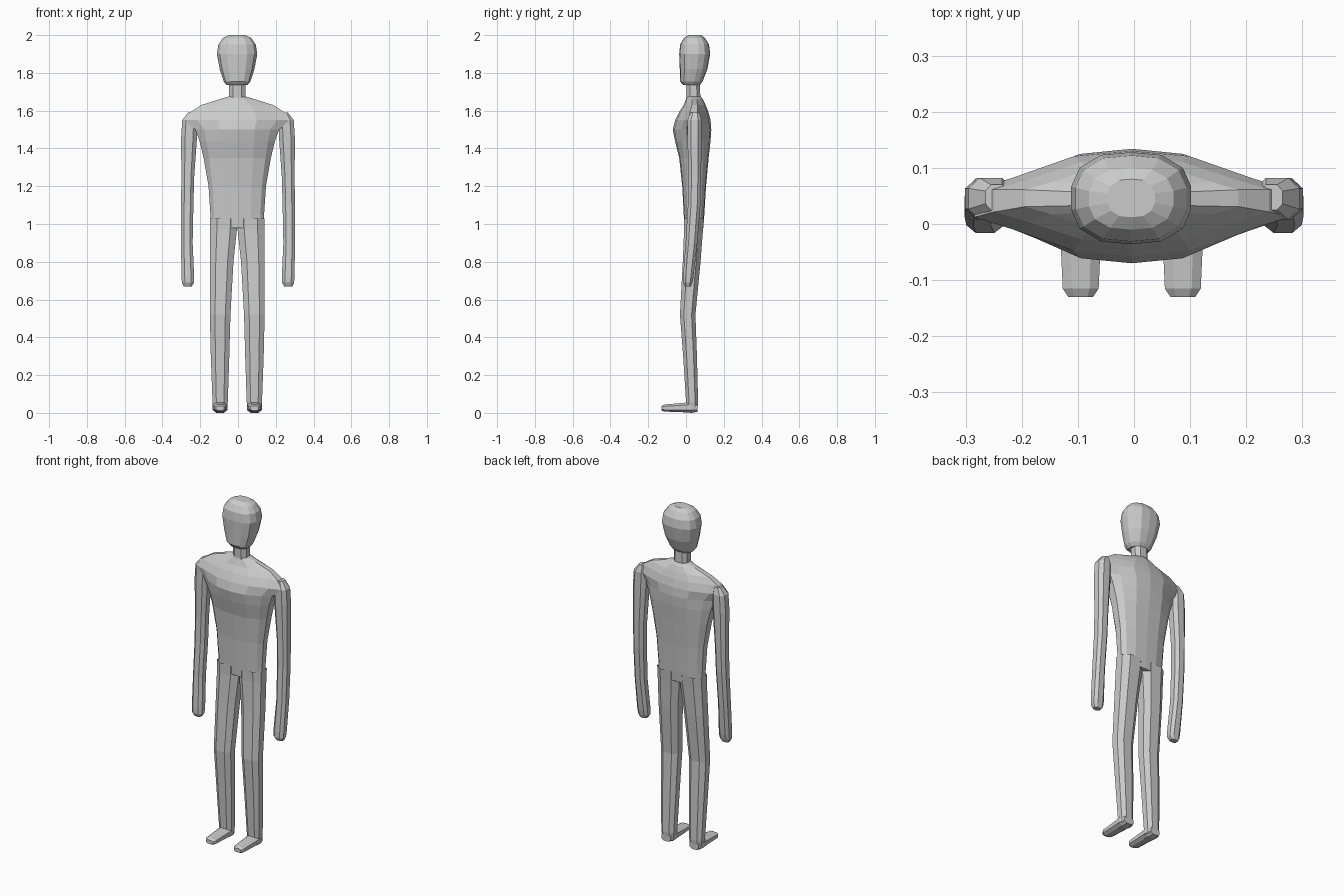
import bpy, bmesh

CX = -0.004  # body centre line


def loft(name, rings, cap_start=True, cap_end=True):
    """Skin equal-length rings of points into a flat-shaded mesh."""
    bm = bmesh.new()
    vs = [[bm.verts.new(p) for p in r] for r in rings]
    n = len(rings[0])
    for a, b in zip(vs, vs[1:]):
        for i in range(n):
            j = (i + 1) % n
            bm.faces.new((a[i], a[j], b[j], b[i]))
    if cap_start:
        bm.faces.new(vs[0])
    if cap_end:
        bm.faces.new(vs[-1])
    bmesh.ops.recalc_face_normals(bm, faces=bm.faces[:])
    me = bpy.data.meshes.new(name)
    bm.to_mesh(me)
    bm.free()
    ob = bpy.data.objects.new(name, me)
    bpy.context.collection.objects.link(ob)
    return ob


def full(quarter):
    """Mirror a quarter outline (front centre to side) into a closed ring."""
    half = [(x, -y) for x, y in quarter] + [(x, y) for x, y in reversed(quarter)]
    return half + [(-x, y) for x, y in reversed(half) if x > 0]


LENS = full([(0, 1), (.37, .9), (.75, .5), (1, .26)])
BODY = full([(0, 1), (.5, .94), (.86, .68), (1, .3)])
LIMB = full([(.5, 1), (1, .5)])
SKULL = full([(0, 1), (.5, .94), (.86, .66), (1, .25)])


def ring(shape, z, cx, w, y0, y1):
    cy, d = (y0 + y1) / 2, (y1 - y0) / 2
    return [(cx + x * w, cy + y * d, z) for x, y in shape]


def mix(t):
    return [(a[0] * (1 - t) + b[0] * t, a[1] * (1 - t) + b[1] * t)
            for a, b in zip(BODY, LENS)]


# torso: z, half width, front y, back y, blend from boxy to lens outline
torso = [(.98, .142, -.008, .092, 0), (1.05, .142, -.012, .097, 0),
         (1.2, .152, -.02, .106, 0), (1.35, .178, -.036, .12, .2),
         (1.44, .2, -.058, .13, .4), (1.5, .222, -.07, .134, .7),
         (1.55, .28, -.057, .13, 1), (1.595, .245, -.035, .118, 1),
         (1.63, .19, -.012, .104, 1), (1.66, .095, .0, .09, .8),
         (1.675, .045, .005, .078, .3)]
loft("torso", [ring(mix(t), z, CX, w, a, b) for z, w, a, b, t in torso])

# neck
loft("neck", [ring(LIMB, z, CX, w, a, b) for z, w, a, b in
              [(1.66, .043, .004, .076), (1.76, .044, .002, .074)]], False, False)

# head
head = [(1.735, .055, -.015, .073), (1.755, .071, -.031, .088),
        (1.82, .092, -.033, .113), (1.9, .107, -.036, .128),
        (1.95, .099, -.031, .122), (1.985, .075, -.01, .1),
        (2.0, .042, .012, .08)]
loft("head", [ring(SKULL, z, CX - .001, w, a, b) for z, w, a, b in head])

# limbs: z, inner x, outer x, front y, back y
arm = [(1.59, .225, .265, .025, .07), (1.55, .215, .295, .008, .082),
       (1.46, .217, .301, .008, .082), (1.25, .232, .3, .012, .08),
       (1.1, .236, .301, .01, .076), (.9, .24, .302, -.002, .06),
       (.72, .232, .299, -.016, .04), (.69, .233, .297, -.016, .034),
       (.67, .245, .288, -.006, .026)]
leg = [(1.03, .0, .143, -.011, .096), (.97, .002, .143, -.01, .09),
       (.8, .02, .145, -.017, .077), (.52, .036, .145, -.032, .05),
       (.3, .042, .14, -.015, .058), (.06, .05, .131, .0, .064),
       (.012, .055, .126, .004, .06)]
# foot: y, half width, bottom z, top z
foot = [(.062, .03, .006, .05), (.03, .04, .0, .06), (-.005, .037, .003, .054),
        (-.115, .032, .007, .044), (-.13, .022, .013, .036)]
for side, s in (("left", 1), ("right", -1)):
    loft(side + "_arm", [ring(LIMB, z, s * (i + o) / 2, (o - i) / 2, a, b)
                         for z, i, o, a, b in arm])
    loft(side + "_leg", [ring(LIMB, z, CX + s * (i + o) / 2, (o - i) / 2, a, b)
                         for z, i, o, a, b in leg], False, True)
    loft(side + "_foot", [[(x, y, z) for x, z, _ in
                           ring(LIMB, 0, CX + s * .091, w, lo, hi)]
                          for y, w, lo, hi in foot])
